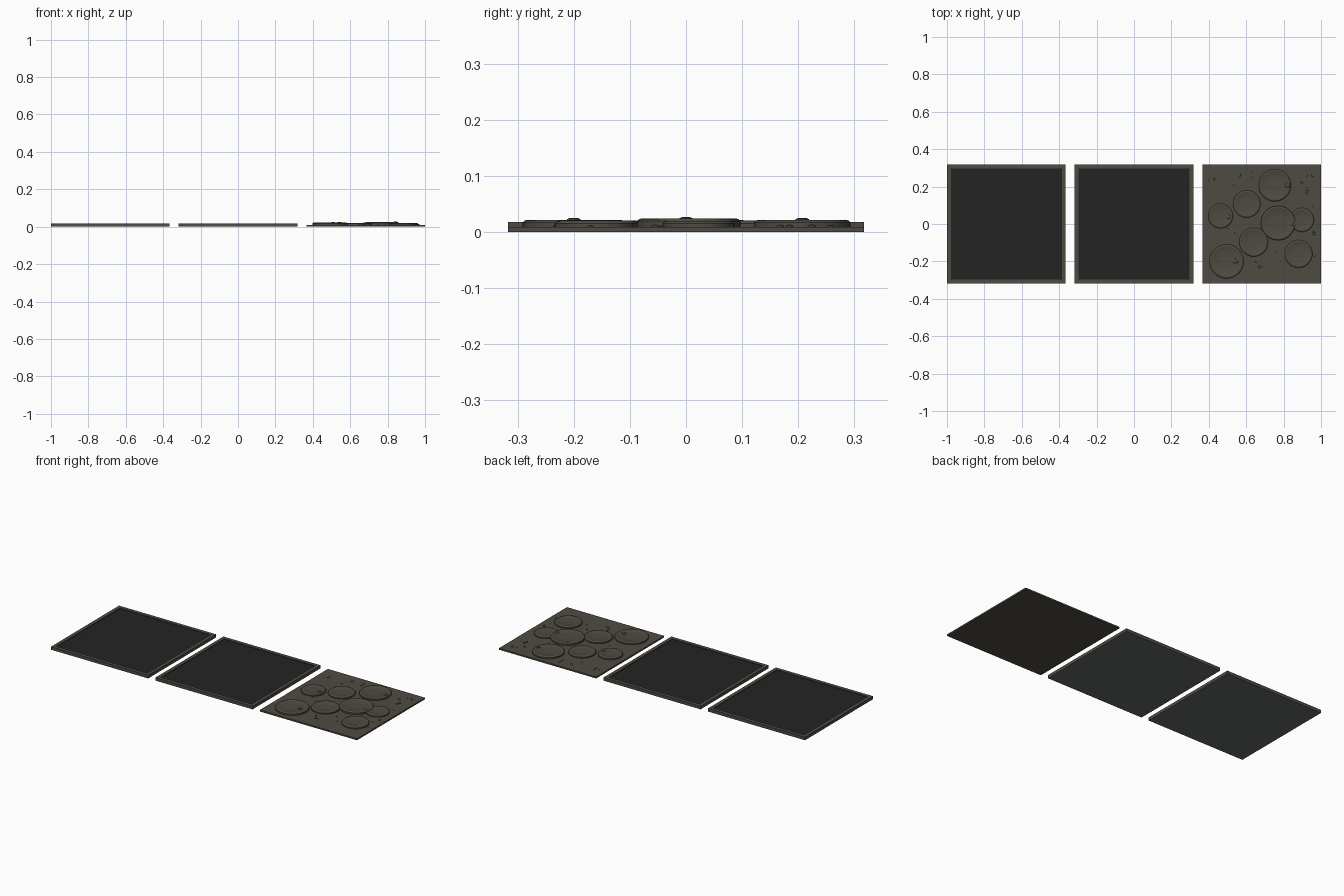
import bpy, bmesh, math, random

if "Cube" in bpy.data.objects:
    bpy.data.objects.remove(bpy.data.objects["Cube"])

def material(name, rgb):
    m = bpy.data.materials.new(name)
    m.diffuse_color = (*rgb, 1)
    m.use_nodes = True
    m.node_tree.nodes["Principled BSDF"].inputs["Base Color"].default_value = m.diffuse_color
    return m

STONE = material("warm grey stone", (0.078, 0.069, 0.056))
DARK = material("dark panel", (0.017, 0.017, 0.017))
BASE = material("green grey underside", (0.12, 0.14, 0.125))
H = 0.3175  # half width of a tile

def finish(name, bm, mat, smooth=False):
    bmesh.ops.recalc_face_normals(bm, faces=bm.faces)
    me = bpy.data.meshes.new(name)
    bm.to_mesh(me)
    bm.free()
    me.materials.append(mat)
    ob = bpy.data.objects.new(name, me)
    bpy.context.collection.objects.link(ob)
    if smooth:
        for o in bpy.context.selected_objects:
            o.select_set(False)
        ob.select_set(True)
        bpy.context.view_layer.objects.active = ob
        bpy.ops.object.shade_smooth_by_angle(angle=math.radians(35))
    return ob

def slab(name, x, half, z0, z1, mat):
    bm = bmesh.new()
    bmesh.ops.create_cube(bm, size=1)
    for v in bm.verts:
        v.co = (x + v.co.x * 2 * half, v.co.y * 2 * half, z1 if v.co.z > 0 else z0)
    return finish(name, bm, mat)

def lathe(bm, x, y, profile, n=48):
    rings = [[bm.verts.new((x + r * math.cos(2 * math.pi * i / n),
                            y + r * math.sin(2 * math.pi * i / n), z))
              for i in range(n)] for r, z in profile]
    for a, b in zip(rings, rings[1:]):
        for i in range(n):
            j = (i + 1) % n
            bm.faces.new((a[i], a[j], b[j], b[i]))
    bm.faces.new(rings[-1])
    bm.faces.new(rings[0][::-1])

def frame(name, x, half, w, z0, z1, mat):
    prof = [(half, z0), (half, z1), (half - w, z1), (half - w, z0)]
    bm = bmesh.new()
    rings = [[bm.verts.new((x + sx * h, sy * h, z))
              for sx, sy in ((-1, -1), (1, -1), (1, 1), (-1, 1))] for h, z in prof]
    for k in range(4):
        a, b = rings[k], rings[(k + 1) % 4]
        for i in range(4):
            j = (i + 1) % 4
            bm.faces.new((a[i], a[j], b[j], b[i]))
    return finish(name, bm, mat)

# Two plain framed tiles
for side, x in (("left", -1 + H), ("middle", 0)):
    slab(side + "_underside", x, H, 0, 0.002, BASE)
    frame(side + "_frame", x, H, 0.021, 0.002, 0.018, STONE)
    slab(side + "_panel", x, H - 0.021, 0.002, 0.014, DARK)

# Third tile: plain plate with round raised pads
slab("pad_plate", 1 - H, H, 0, 0.009, STONE)
pads = [(0.495, -0.2, 0.091, 0.022), (0.463, 0.043, 0.066, 0.0215),
        (0.603, 0.107, 0.073, 0.0205), (0.753, 0.207, 0.086, 0.022),
        (0.77, 0.005, 0.092, 0.0245), (0.898, 0.022, 0.064, 0.020),
        (0.64, -0.097, 0.077, 0.021), (0.88, -0.16, 0.074, 0.0205)]
for k, (x, y, r, h) in enumerate(pads):
    bm = bmesh.new()
    lathe(bm, x, y, [(r, 0.008), (r, h - 0.005), (r - 0.003, h - 0.0015), (r - 0.008, h),
                     (r - 0.011, h - 0.0005), (r - 0.013, h - 0.0015), (r * 0.3, h - 0.001)])
    finish(f"round_pad_{k}", bm, STONE, True)

def pebble(bm, x, y, z, r, h):
    lathe(bm, x, y, [(r, z - 0.002), (r * 0.9, z + h * 0.5),
                     (r * 0.6, z + h * 0.88), (r * 0.2, z + h)], 12)

# Bumps lying on the pads
bm = bmesh.new()
for x, y, z in ((0.508, 0.038, 0.02), (0.543, -0.2, 0.021),
                (0.822, 0.207, 0.021), (0.842, 0.0, 0.0225)):
    pebble(bm, x, y, z, 0.013, 0.0045)
finish("pad_bumps", bm, STONE, True)

# Small droplets scattered between the pads
random.seed(4)
bm = bmesh.new()
count = 0
while count < 24:
    x, y = random.uniform(0.4, 0.97), random.uniform(-0.28, 0.28)
    r = random.uniform(0.004, 0.008)
    if all(math.hypot(x - p[0], y - p[1]) > p[2] + r + 0.004 for p in pads):
        pebble(bm, x, y, 0.009, r, r * 0.6)
        count += 1
finish("droplets", bm, STONE, True)
